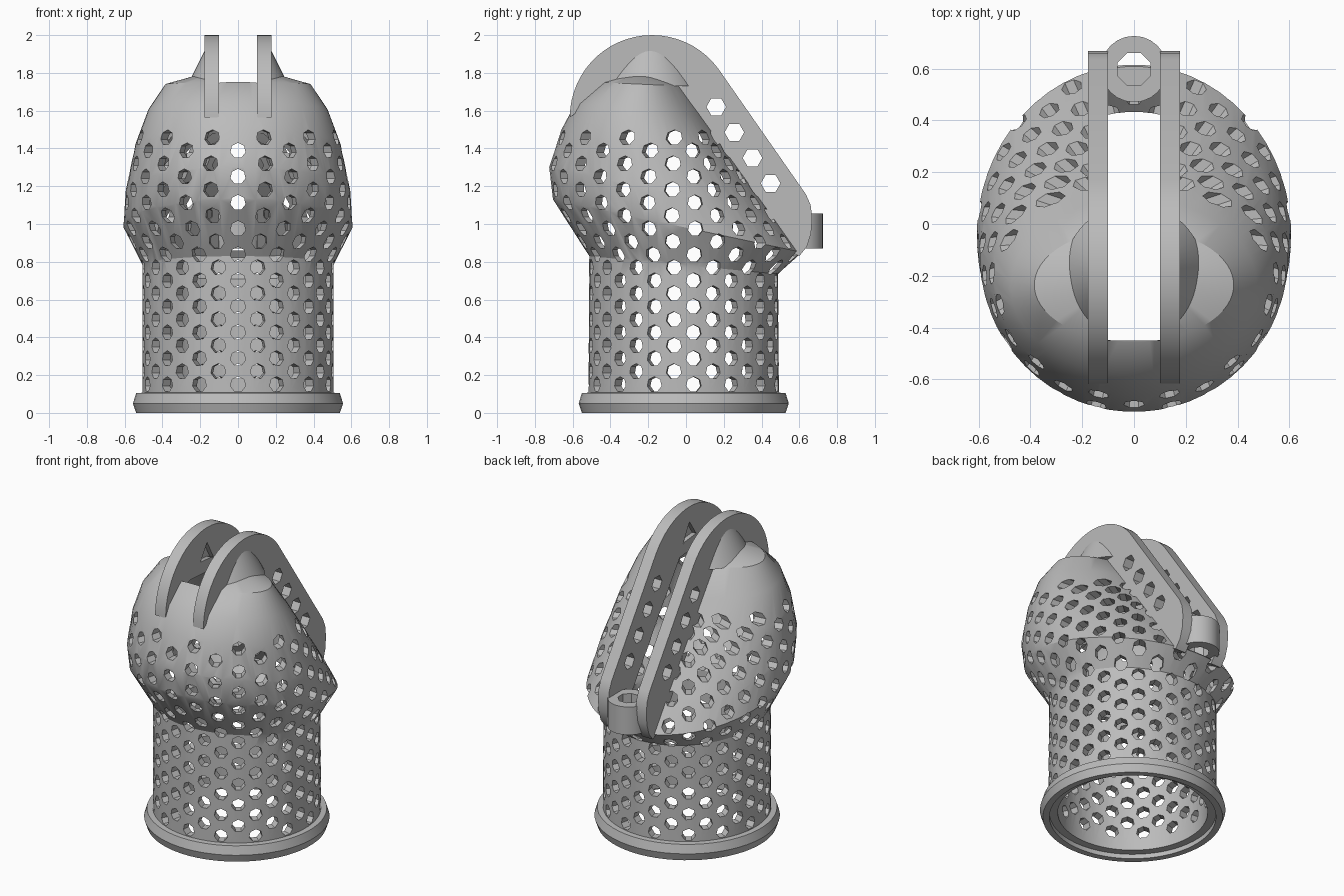
import bpy, bmesh
from math import sin, cos, pi, radians
from mathutils import Vector, Matrix

cube = bpy.data.objects.get("Cube")
if cube:
    bpy.data.objects.remove(cube)

grey = bpy.data.materials.new("plain_grey")
grey.use_nodes = True
COLOUR = (0.5, 0.5, 0.5, 1)
grey.diffuse_color = COLOUR
grey.node_tree.nodes["Principled BSDF"].inputs["Base Color"].default_value = COLOUR

CENTRE = -0.012   # y of the tube axis
SLOT = 0.1        # half width of the slot
SIDES = 60


def loft(bm, rings):
    """Skin a list of equal point loops and cap both ends."""
    loops = [[bm.verts.new(p) for p in ring] for ring in rings]
    n = len(loops[0])
    for a, b in zip(loops, loops[1:]):
        for i in range(n):
            j = (i + 1) % n
            bm.faces.new((a[i], a[j], b[j], b[i]))
    bm.faces.new(loops[0][::-1])
    bm.faces.new(loops[-1])


def finish(name, bm):
    bmesh.ops.recalc_face_normals(bm, faces=bm.faces[:])
    mesh = bpy.data.meshes.new(name)
    bm.to_mesh(mesh)
    bm.free()
    ob = bpy.data.objects.new(name, mesh)
    ob.data.materials.append(grey)
    bpy.context.collection.objects.link(ob)
    return ob


def activate(ob):
    bpy.ops.object.select_all(action='DESELECT')
    ob.select_set(True)
    bpy.context.view_layer.objects.active = ob


def cut(ob, cutter):
    mod = ob.modifiers.new("cut", 'BOOLEAN')
    mod.operation = 'DIFFERENCE'
    mod.solver = 'EXACT'
    mod.object = cutter
    activate(ob)
    bpy.ops.object.modifier_apply(modifier=mod.name)
    bpy.data.objects.remove(cutter)


def smooth(ob):
    activate(ob)
    bpy.ops.object.shade_smooth_by_angle(angle=radians(30))


def box(name, low, high):
    bm = bmesh.new()
    size = Vector(high) - Vector(low)
    mid = (Vector(high) + Vector(low)) / 2
    bmesh.ops.create_cube(bm, size=1, matrix=Matrix.Translation(mid) @ Matrix.Diagonal((*size, 1)))
    return finish(name, bm)


def slot_cutter():
    return box("slot_cutter", (-SLOT, -0.45, 0.86), (SLOT, 0.95, 2.2))


def oval(front_y, front_z, back_y, back_z, half):
    """Tilted elliptical section through a front and a back point."""
    ring = []
    for i in range(SIDES):
        a = 2 * pi * (i + 0.5) / SIDES
        t = (1 - cos(a)) / 2
        ring.append((half * sin(a), front_y + (back_y - front_y) * t,
                     front_z + (back_z - front_z) * t))
    return ring


def circle(r, z, y=CENTRE):
    return oval(y - r, z, y + r, z, r)


# Hollow body: inner skin down, flanged foot, outer skin up to the crown
head = [(-0.513, 0.83, 0.488, 0.735, 0.505),
        (-0.705, 1.13, 0.615, 0.85, 0.607),
        (-0.725, 1.3, 0.48, 1.04, 0.595),
        (-0.66, 1.5, 0.27, 1.33, 0.545),
        (-0.585, 1.64, 0.1, 1.57, 0.475),
        (-0.455, 1.75, -0.016, 1.73, 0.385),
        (-0.3, 1.8, -0.12, 1.785, 0.2)]
WALL = 0.055
inner = [oval(f + WALL, fz - WALL / 2, b - WALL, bz - WALL / 2, w - WALL)
         for f, fz, b, bz, w in head[:-1]]
foot = [circle(0.45, 0.03), circle(0.5, 0.03), circle(0.5, 0), circle(0.54, 0),
        circle(0.557, 0.05), circle(0.54, 0.105), circle(0.505, 0.107)]
bm = bmesh.new()
loft(bm, inner[::-1] + foot + [oval(*s) for s in head])
body = finish("perforated_body", bm)

# Staggered radial holes, narrowed near the axis so that they never overlap
bm = bmesh.new()
for col in range(30):
    a = radians(12 * col)
    out, side = Vector((sin(a), -cos(a), 0)), Vector((cos(a), sin(a), 0))
    for row in range(10):
        mid = Vector((0, CENTRE, 0.151 + 0.1375 * row + 0.069 * (col % 2)))
        loft(bm, [[mid + out * d + side * r * sin(2 * pi * k / 7)
                   + Vector((0, 0, r * cos(2 * pi * k / 7))) for k in range(7)]
                  for d, r in ((0.09, 0.017), (0.21, 0.041), (0.95, 0.041))])
cut(body, finish("hole_cutter", bm))
cut(body, slot_cutter())
smooth(body)

# Crown cone flanking the slot
bm = bmesh.new()
loft(bm, [circle(0.27, 1.73, -0.19), circle(0.165, 1.94, -0.19)])
cone = finish("crown_cone", bm)
cut(cone, box("cone_cutter", (-0.13, -1, 1.5), (0.13, 1, 2.2)))
smooth(cone)

# Pair of fins: round crest, straight back edge, inner edge along the head
crest = [(-0.18 + 0.435 * cos(a), 1.565 + 0.435 * sin(a))
         for a in (radians(180 - 6 * i) for i in range(25))]
heel = [(0.635, 1.157), (0.66, 1.1), (0.668, 1.03), (0.662, 0.95), (0.64, 0.88), (0.6, 0.83)]
under = [(0.52, 0.87), (-0.07, 1.7), (-0.18, 1.9), (-0.28, 1.75), (-0.43, 1.69), (-0.55, 1.61)]
for name, sign in (("left_fin", 1), ("right_fin", -1)):
    bm = bmesh.new()
    loft(bm, [[(sign * x, y, z) for y, z in crest + heel + under] for x in (SLOT, 0.177)])
    fin = finish(name, bm)
    bm = bmesh.new()
    for i in range(4):
        y, z = 0.16 + 0.096 * i, 1.62 - 0.135 * i
        loft(bm, [[(x, y + 0.052 * cos(k * pi / 3), z + 0.052 * sin(k * pi / 3))
                   for k in range(6)] for x in (-0.3, 0.3)])
    cut(fin, finish("fin_hole_cutter", bm))
    smooth(fin)

# Hinge loop between the fins
bm = bmesh.new()
bmesh.ops.create_cone(bm, cap_ends=True, segments=24, radius1=0.128, radius2=0.128, depth=0.185,
                      matrix=Matrix.Translation((0, 0.598, 0.963)))
loop = finish("hinge_loop", bm)
bm = bmesh.new()
bmesh.ops.create_cone(bm, cap_ends=True, segments=8, radius1=0.068, radius2=0.068, depth=0.5,
                      matrix=Matrix.Translation((0, 0.598, 0.963)) @ Matrix.Rotation(pi / 8, 4, 'Z'))
cut(loop, finish("loop_cutter", bm))
smooth(loop)
